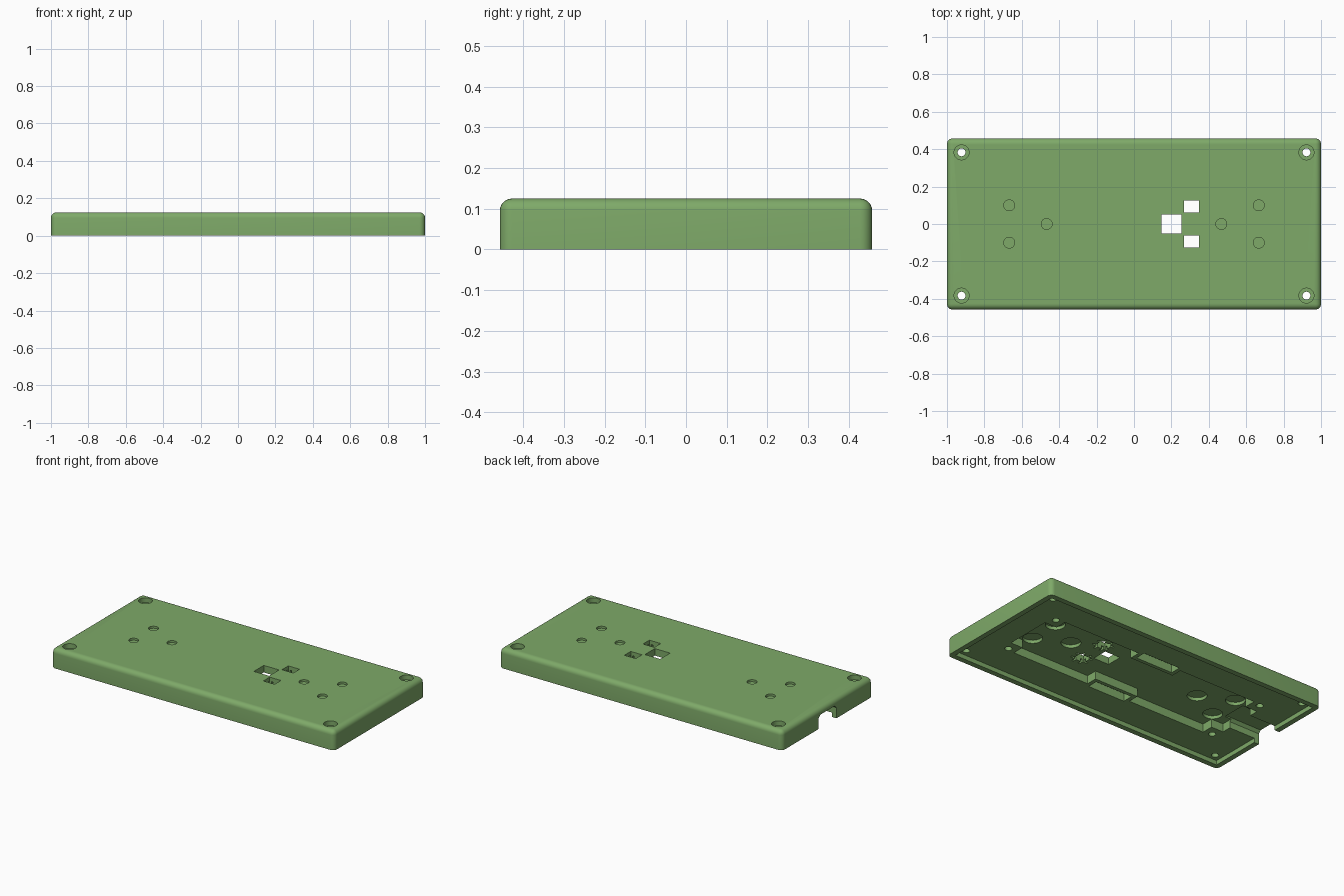
import bpy, bmesh, math
from mathutils import Matrix, Vector

if "Cube" in bpy.data.objects:
    bpy.data.objects.remove(bpy.data.objects["Cube"])

green = bpy.data.materials.new("leaf green")
green.diffuse_color = (0.21, 0.40, 0.14, 1)
green.use_nodes = True
green.node_tree.nodes["Principled BSDF"].inputs["Base Color"].default_value = green.diffuse_color


def make(name, bm):
    bmesh.ops.recalc_face_normals(bm, faces=bm.faces[:])
    me = bpy.data.meshes.new(name)
    bm.to_mesh(me)
    bm.free()
    ob = bpy.data.objects.new(name, me)
    bpy.context.collection.objects.link(ob)
    return ob


def prism(pts, a, b, axis="z"):
    """Extrude a 2D outline from a to b along z or x."""
    bm = bmesh.new()
    to3 = (lambda u, v: (u, v, a)) if axis == "z" else (lambda u, v: (a, u, v))
    face = bm.faces.new([bm.verts.new(to3(u, v)) for u, v in pts])
    new = bmesh.ops.extrude_face_region(bm, geom=[face])["geom"]
    step = Vector((0, 0, b - a)) if axis == "z" else Vector((b - a, 0, 0))
    bmesh.ops.translate(bm, vec=step, verts=[g for g in new if isinstance(g, bmesh.types.BMVert)])
    return bm


def rect(x0, x1, y0, y1):
    return [(x0, y0), (x1, y0), (x1, y1), (x0, y1)]


def disc(x, y, r, n=32):
    return [(x + r * math.cos(2 * math.pi * i / n), y + r * math.sin(2 * math.pi * i / n)) for i in range(n)]


# Main shell: block with rounded top and upright edges
bm = bmesh.new()
bmesh.ops.create_cube(bm, size=1)
bmesh.ops.transform(bm, verts=bm.verts[:], matrix=Matrix.Translation((0, 0, 0.0625)) @ Matrix.Diagonal((2, 0.915, 0.125, 1)))
edges = [e for e in bm.edges if max(v.co.z for v in e.verts) > 0.1]
bmesh.ops.bevel(bm, geom=edges, offset=0.03, segments=6, profile=0.5, affect="EDGES")
shell = make("case_shell", bm)
shell.data.materials.append(green)


def cut(pts, a, b, axis="z"):
    cutter = make("cutter", prism(pts, a, b, axis))
    cutter.hide_render = True
    mod = shell.modifiers.new("cut", "BOOLEAN")
    mod.operation, mod.solver, mod.object = "DIFFERENCE", "EXACT", cutter
    bpy.context.view_layer.update()
    me = bpy.data.meshes.new_from_object(shell.evaluated_get(bpy.context.evaluated_depsgraph_get()))
    shell.modifiers.clear()
    shell.data = me
    bpy.data.objects.remove(cutter)


# Shallow recess inside the bottom rim
cut(rect(-0.967, 0.967, -0.424, 0.424), -0.05, 0.028)

# Deep board pocket with corner bosses and two side blocks left standing
q = [(0.785, 0.15), (0.70, 0.15), (0.70, 0.225), (0.155, 0.225), (0.155, 0.155)]
half = q + [(-x, y) for x, y in reversed(q)]
cut(half + [(x, -y) for x, y in reversed(half)], -0.05, 0.08)

# Slots in the side blocks
for s in (-1, 1):
    y0, y1 = sorted((s * 0.178, s * 0.245))
    cut(rect(-0.13, 0.13, y0, y1), -0.05, 0.078)

# Cable notch through the left end
cut([(-0.09, -0.05), (0.09, -0.05), (0.09, 0.068), (0.073, 0.085), (-0.073, 0.085), (-0.09, 0.068)],
    -1.1, -0.74, "x")

# Corner screw holes with counterbores, and blind board screw holes
for sx in (-1, 1):
    for sy in (-1, 1):
        cut(disc(sx * 0.922, sy * 0.383, 0.040), 0.095, 0.2)
        cut(disc(sx * 0.922, sy * 0.383, 0.021), -0.05, 0.2)
        cut(disc(sx * 0.755, sy * 0.21, 0.021, 20), -0.05, 0.085)

# Button dimples on top, wider wells beneath
for s in (-1, 1):
    for x, y in ((0.467, 0), (0.667, 0.1), (0.667, -0.1)):
        cut(disc(s * x, y, 0.029), 0.112, 0.2)
        cut(disc(s * x, y, 0.057), -0.05, 0.1)

# Square window and two smaller windows with cross-shaped reliefs beneath
cut(rect(0.147, 0.255, -0.05, 0.05), -0.05, 0.2)
for s in (-1, 1):
    cx, cy = 0.307, s * 0.094
    cut(rect(cx - 0.04, cx + 0.04, cy - 0.032, cy + 0.032), -0.05, 0.2)
    for d in (-0.022, 0.022):
        cut(rect(cx - 0.06, cx + 0.06, cy + d - 0.006, cy + d + 0.006), -0.05, 0.1)
        cut(rect(cx + d - 0.006, cx + d + 0.006, cy - 0.055, cy + 0.055), -0.05, 0.1)

# Smooth rounded edges, keep cut edges sharp
bpy.ops.object.select_all(action="DESELECT")
shell.select_set(True)
bpy.context.view_layer.objects.active = shell
bpy.ops.object.shade_smooth_by_angle(angle=math.radians(30))
